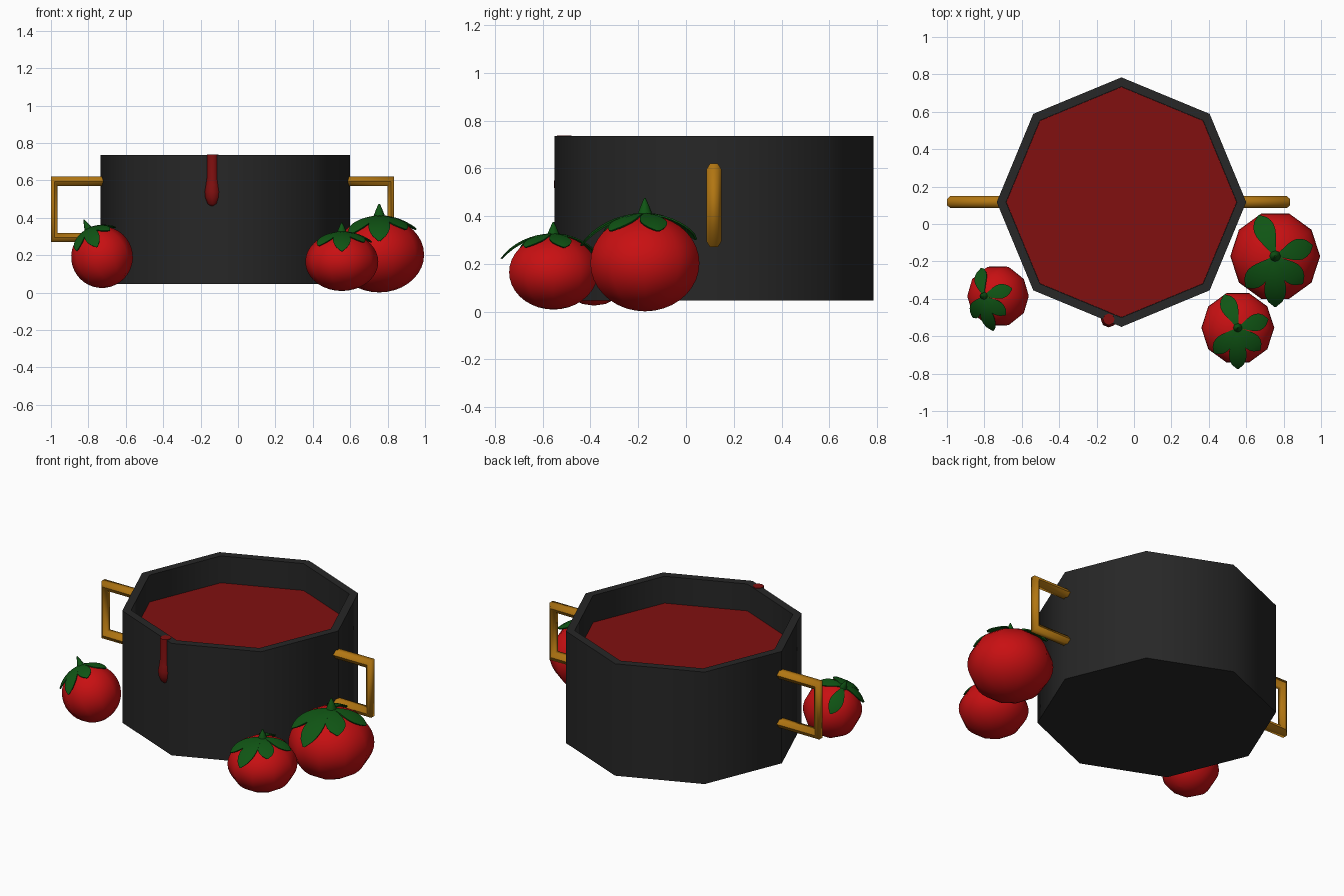
import bpy, bmesh, math
from mathutils import Matrix, Vector

if "Cube" in bpy.data.objects:
    bpy.data.objects.remove(bpy.data.objects["Cube"])


def material(name, rgb):
    m = bpy.data.materials.new(name)
    m.diffuse_color = (*rgb, 1)
    m.use_nodes = True
    m.node_tree.nodes["Principled BSDF"].inputs["Base Color"].default_value = m.diffuse_color
    return m


BLACK = material("pot_black", (0.02, 0.02, 0.02))
BRASS = material("handle_brass", (0.44, 0.18, 0.006))
SOUP = material("soup_dark_red", (0.22, 0.005, 0.005))
RED = material("tomato_red", (0.58, 0.005, 0.006))
GREEN = material("leaf_green", (0.005, 0.09, 0.007))

CX, CY, R = -0.067, 0.117, 0.667   # pot centre and corner radius


def finish(name, bm, mat, angle=60, matrix=None):
    bmesh.ops.recalc_face_normals(bm, faces=bm.faces)
    me = bpy.data.meshes.new(name)
    bm.to_mesh(me)
    bm.free()
    me.materials.append(mat)
    if matrix:
        me.transform(matrix)
    ob = bpy.data.objects.new(name, me)
    bpy.context.collection.objects.link(ob)
    bpy.ops.object.select_all(action='DESELECT')
    ob.select_set(True)
    bpy.context.view_layer.objects.active = ob
    bpy.ops.object.shade_smooth_by_angle(angle=math.radians(angle))
    return ob


def bridge(bm, loops, closed=True):
    n = len(loops[0])
    for a, b in zip(loops, loops[1:]):
        for i in range(n if closed else n - 1):
            j = (i + 1) % n
            bm.faces.new((a[i], a[j], b[j], b[i]))


def lathe(name, profile, n, mat, matrix, caps=(True, True), angle=60):
    """Spin (radius, z) points around z with n sides."""
    bm = bmesh.new()
    loops = [[bm.verts.new((r * math.cos(2 * math.pi * i / n),
                            r * math.sin(2 * math.pi * i / n), z))
              for i in range(n)] for r, z in profile]
    bridge(bm, loops)
    if caps[0]:
        bm.faces.new(loops[0])
    if caps[1]:
        bm.faces.new(loops[-1])
    return finish(name, bm, mat, angle, matrix)


# Pot: eight-sided shell with a wall, closed by an inner floor under the soup
pot_at = Matrix.Translation((CX, CY, 0))
lathe("pot", [(R, 0.047), (R, 0.735), (0.617, 0.735), (0.617, 0.55)], 8, BLACK, pot_at)
lathe("soup", [(0.616, 0.56), (0.616, 0.57)], 8, SOUP, pot_at)

# Drip running down the front left wall
lathe("soup_drip", [(0.012, 0.462), (0.028, 0.475), (0.041, 0.51), (0.043, 0.54),
                    (0.037, 0.575), (0.032, 0.61), (0.031, 0.738)], 8, SOUP,
      Matrix.Translation((-0.135, -0.51, 0)))


# Handles: square loops with a six-sided section and mitred corners
def handle(name, x_in, x_out):
    s = 1 if x_out > x_in else -1
    bm = bmesh.new()
    z0, z1 = 0.295, 0.595
    loops = [[], [], [], []]
    for k in range(6):
        a = k * math.pi / 3
        u, y = 0.029 * math.sin(a), CY + 0.032 * math.cos(a)
        xo = x_out + s * u * 0.72
        for loop, x, z in zip(loops, (x_in, xo, xo, x_in), (z1 + u, z1 + u, z0 - u, z0 - u)):
            loop.append(bm.verts.new((x, y, z)))
    bridge(bm, loops)
    bm.faces.new(loops[0])
    bm.faces.new(loops[-1])
    finish(name, bm, BRASS, 61)


handle("left_handle", -0.70, -0.982)
handle("right_handle", 0.565, 0.817)


# Leaf crown: five teardrop leaves draped over the unit tomato
def leaves(name, matrix):
    bm = bmesh.new()
    steps = 8
    for az, reach, lift in ((112, 63, 0.06), (16, 52, 0.06), (-45, 52, 0.06),
                            (-90, 72, 0.15), (-133, 60, 0.06)):
        top, under = [], []
        turn = Matrix.Rotation(math.radians(az), 3, 'Z')
        for i in range(steps + 1):
            t = i / steps
            th = math.radians(3 + (reach - 3) * t)
            half = 0.04 + 0.19 * math.sin(math.pi * t ** 1.3) ** 0.9 if i < steps else 0.02
            for row, off in ((top, 1.035), (under, 1.0)):
                rad = off + lift * t * t
                line = []
                for w in (-1, 0, 1):
                    p = Vector((math.sin(th), w * half, math.cos(th)))
                    p = p.normalized() * rad if w else p * (rad + 0.01)
                    line.append(bm.verts.new(turn @ p))
                row.append(line)
        bridge(bm, [a + b[::-1] for a, b in zip(top, under)])
        bm.faces.new(top[0] + under[0][::-1])
        bm.faces.new(top[-1] + under[-1][::-1])
    finish(name, bm, GREEN, 50, matrix)


# Tomatoes: ten-sided round bodies with leaf crown and pointed stem
def tomato(name, loc, r, squash, tilt):
    m = (Matrix.Translation(loc) @ Matrix.Rotation(math.radians(tilt), 4, 'Y')
         @ Matrix.Diagonal((r, r, r * squash, 1)))
    rings = 18
    prof = [(max(math.sin(math.pi * i / rings), 0.01), -math.cos(math.pi * i / rings))
            for i in range(rings + 1)]
    lathe(name, prof, 10, RED, m)
    leaves(name + "_leaves", m)
    lathe(name + "_stem", [(0.13, 0.96), (0.12, 1.05), (0.07, 1.2), (0.015, 1.35)], 8, GREEN, m)


tomato("left_tomato", (-0.727, -0.385, 0.19), 0.165, 1.0, -26)
tomato("middle_tomato", (0.555, -0.555, 0.165), 0.195, 0.80, 0)
tomato("right_tomato", (0.755, -0.172, 0.203), 0.24, 0.84, 0)
